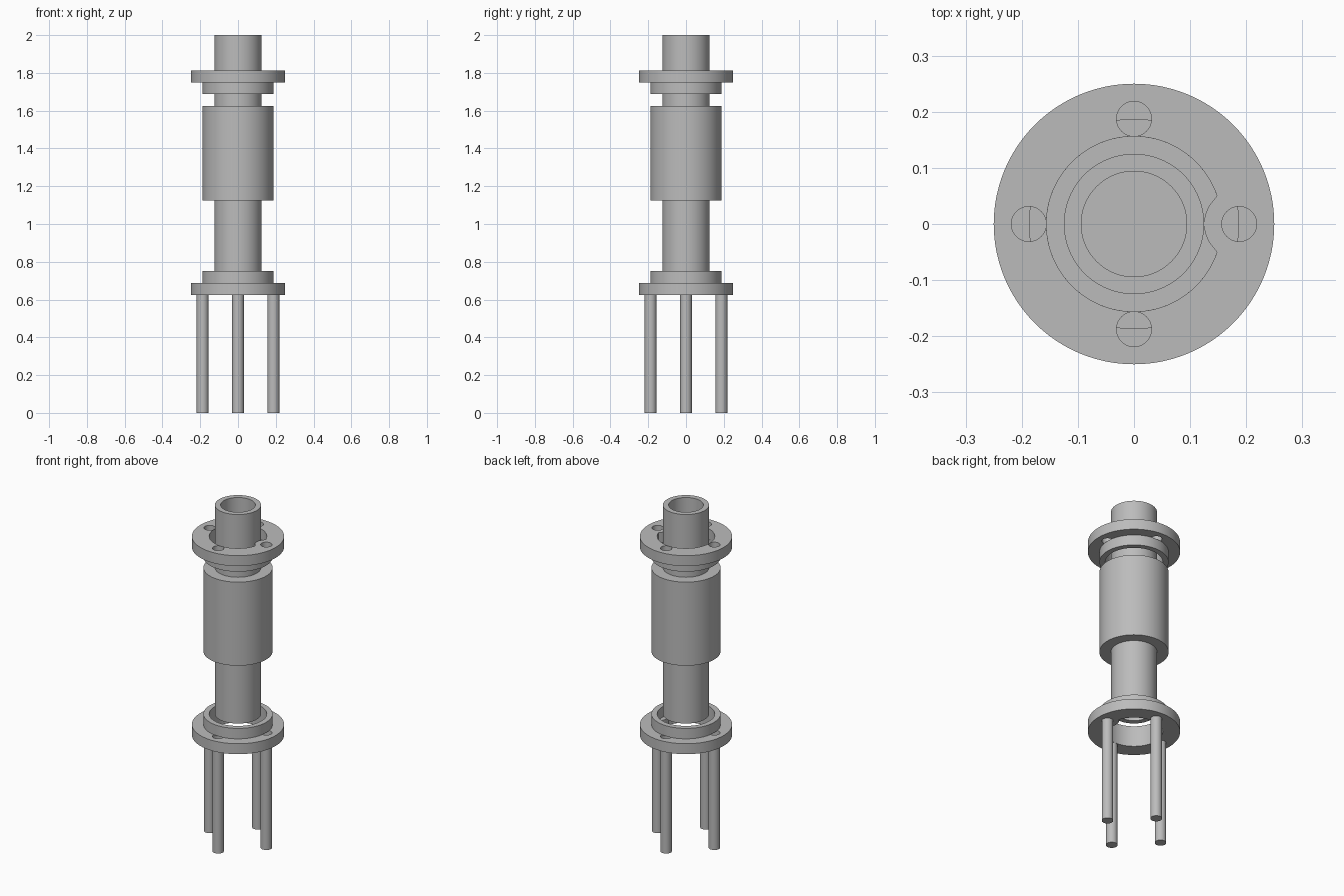
import bpy, bmesh
from math import sin, cos, pi, radians, sqrt

cube = bpy.data.objects.get("Cube")
if cube:
    bpy.data.objects.remove(cube, do_unlink=True)

SEG = 96
TUBE_R, TUBE_BORE = 0.125, 0.094
BODY_R, FLANGE_R, FLANGE_BORE = 0.1875, 0.25, 0.156
BOLT_R, BOLT_CIRCLE, KEY_R = 0.0312, 0.1875, 0.0625
THICK = 0.0625

grey = bpy.data.materials.new("plain grey metal")
grey.use_nodes = True
grey.diffuse_color = (0.5, 0.5, 0.5, 1)
grey.node_tree.nodes["Principled BSDF"].inputs["Base Color"].default_value = (0.5, 0.5, 0.5, 1)


def add_object(name, bm):
    bmesh.ops.recalc_face_normals(bm, faces=bm.faces)
    mesh = bpy.data.meshes.new(name)
    bm.to_mesh(mesh)
    bm.free()
    mesh.materials.append(grey)
    obj = bpy.data.objects.new(name, mesh)
    bpy.context.collection.objects.link(obj)
    return obj


def smooth(obj):
    bpy.ops.object.select_all(action='DESELECT')
    obj.select_set(True)
    bpy.context.view_layer.objects.active = obj
    bpy.ops.object.shade_smooth_by_angle(angle=radians(30))


def lathe(name, profile, closed=True):
    """Spin (radius, z) points about the z axis."""
    bm = bmesh.new()
    verts = [bm.verts.new((r, 0, z)) for r, z in profile]
    pairs = list(zip(verts, verts[1:]))
    if closed:
        pairs.append((verts[-1], verts[0]))
    edges = [bm.edges.new(p) for p in pairs]
    bmesh.ops.spin(bm, geom=verts + edges, cent=(0, 0, 0), axis=(0, 0, 1),
                   angle=2 * pi, steps=SEG, use_merge=True)
    bmesh.ops.remove_doubles(bm, verts=bm.verts, dist=1e-5)
    obj = add_object(name, bm)
    smooth(obj)
    return obj


def prism(name, outline, z0, z1):
    """Extrude a flat outline upwards from z0 to z1."""
    bm = bmesh.new()
    face = bm.faces.new([bm.verts.new((x, y, z0)) for x, y in outline])
    top = bmesh.ops.extrude_face_region(bm, geom=[face])["geom"]
    bmesh.ops.translate(bm, vec=(0, 0, z1 - z0),
                        verts=[v for v in top if isinstance(v, bmesh.types.BMVert)])
    return add_object(name, bm)


def circle(radius, cx=0, cy=0, n=SEG):
    return [(cx + radius * cos(2 * pi * i / n), cy + radius * sin(2 * pi * i / n))
            for i in range(n)]


def keyed_bore():
    """Round bore with a rounded key reaching in from +x."""
    points = []
    for i in range(2 * SEG):
        a = pi * i / SEG
        r = FLANGE_BORE
        gap = KEY_R ** 2 - (BOLT_CIRCLE * sin(a)) ** 2
        if cos(a) > 0 and gap > 0:
            r = min(r, BOLT_CIRCLE * cos(a) - sqrt(gap))
        points.append((r * cos(a), r * sin(a)))
    return points


def cut(obj, cutters):
    for cutter in cutters:
        mod = obj.modifiers.new("cut", 'BOOLEAN')
        mod.operation, mod.solver, mod.object = 'DIFFERENCE', 'EXACT', cutter
        cutter.hide_render = True
    deps = bpy.context.evaluated_depsgraph_get()
    mesh = bpy.data.meshes.new_from_object(obj.evaluated_get(deps))
    obj.modifiers.clear()
    obj.data = mesh
    for cutter in cutters:
        bpy.data.objects.remove(cutter, do_unlink=True)


BOLT_SPOTS = [("left", BOLT_CIRCLE, 0), ("back", 0, BOLT_CIRCLE),
              ("right", -BOLT_CIRCLE, 0), ("front", 0, -BOLT_CIRCLE)]


def end_cap(name, flange_z, collar_z):
    # Flange plate with keyed bore and four bolt holes
    plate = prism(name + "_flange", circle(FLANGE_R), flange_z, flange_z + THICK)
    lo, hi = flange_z - 0.02, flange_z + THICK + 0.02
    cutters = [prism("bore_cutter", keyed_bore(), lo, hi)]
    cutters += [prism("hole_cutter", circle(BOLT_R, x, y, 32), lo, hi)
                for _, x, y in BOLT_SPOTS]
    cut(plate, cutters)
    smooth(plate)
    # Raised collar on the inner side
    top = collar_z + THICK
    lathe(name + "_collar", [(FLANGE_BORE, collar_z), (BODY_R, collar_z),
                             (BODY_R, top), (FLANGE_BORE, top)])


# Central body with a tube at each end, bored from both ends
lathe("tube_body", [
    (0, 1.125), (TUBE_BORE, 1.125), (TUBE_BORE, 0.75), (TUBE_R, 0.75),
    (TUBE_R, 1.125), (BODY_R, 1.125), (BODY_R, 1.625), (TUBE_R, 1.625),
    (TUBE_R, 2), (TUBE_BORE, 2), (TUBE_BORE, 1.625), (0, 1.625)], closed=False)

# End caps, collars facing the body
end_cap("lower", 0.625, 0.6875)
end_cap("upper", 1.75, 1.6875)

# Four bolts below the lower flange
for side, x, y in BOLT_SPOTS:
    smooth(prism(side + "_bolt", circle(BOLT_R, x, y, 32), 0, 0.625))
